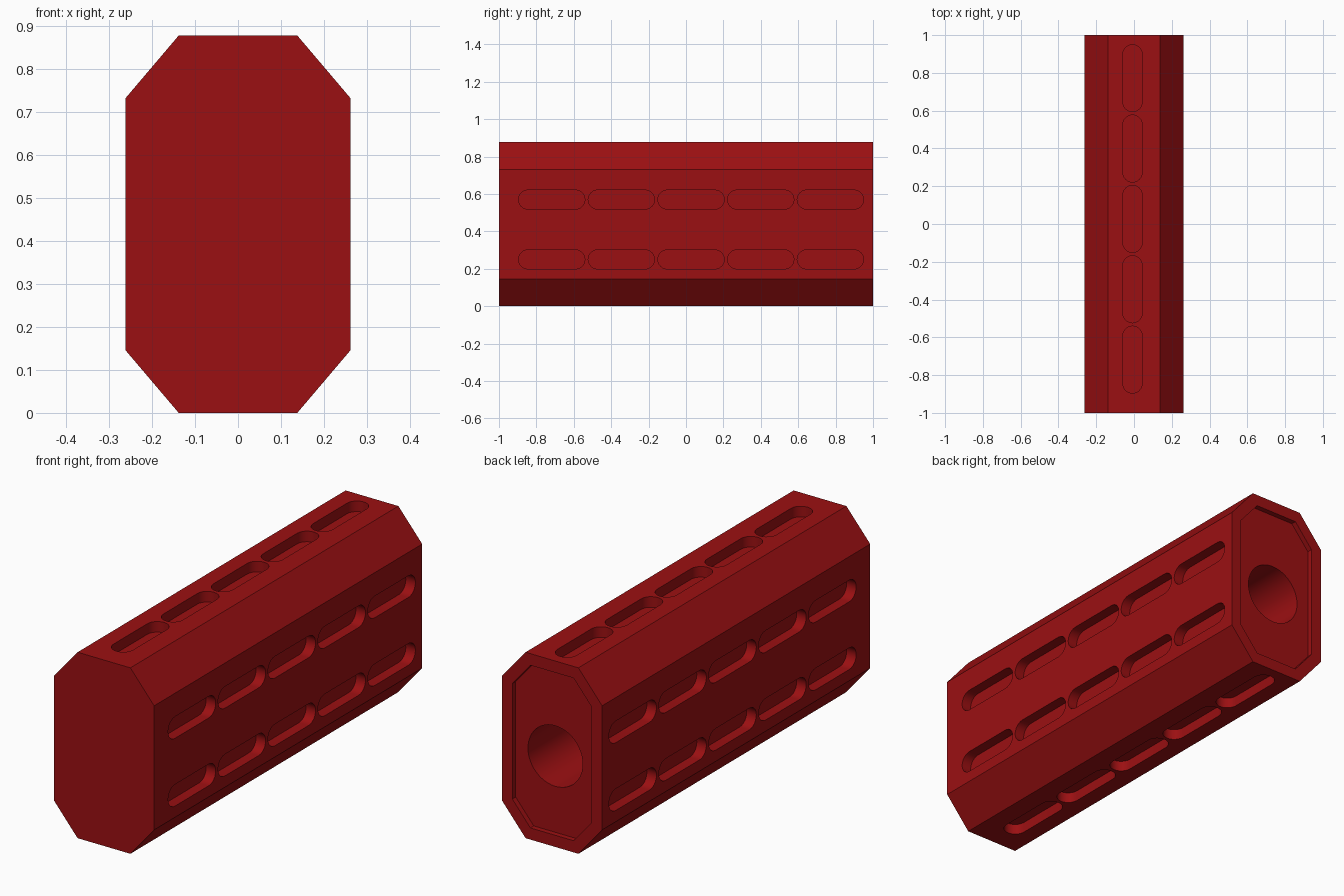
import bpy, bmesh, math
from mathutils import Matrix, Vector

if "Cube" in bpy.data.objects:
    bpy.data.objects.remove(bpy.data.objects["Cube"])

HALF_W, HEIGHT, HALF_L = 0.262, 0.878, 1.0
FLAT_W, FLAT_Z = 0.138, 0.293      # half extents of the flat sides
MID = HEIGHT / 2

red = bpy.data.materials.new("dark red")
red.use_nodes = True
colour = (0.33, 0.005, 0.006, 1)
red.diffuse_color = colour
red.node_tree.nodes["Principled BSDF"].inputs["Base Color"].default_value = colour


def add_prism(bm, outline, depth, matrix):
    """Extrude a flat outline along local z and place it."""
    verts = [bm.verts.new((x, y, 0)) for x, y in outline]
    face = bm.faces.new(verts)
    top = bmesh.ops.extrude_face_region(bm, geom=[face])["geom"]
    moved = [v for v in top if isinstance(v, bmesh.types.BMVert)]
    bmesh.ops.translate(bm, verts=moved, vec=(0, 0, depth))
    bmesh.ops.transform(bm, matrix=matrix, verts=verts + moved)


def make_object(name, bm):
    bmesh.ops.recalc_face_normals(bm, faces=bm.faces)
    mesh = bpy.data.meshes.new(name)
    bm.to_mesh(mesh)
    bm.free()
    mesh.materials.append(red)
    obj = bpy.data.objects.new(name, mesh)
    bpy.context.collection.objects.link(obj)
    return obj


def octagon(inset):
    """Long octagon, optionally moved inwards by an even border."""
    slope = math.atan2(MID - FLAT_Z, HALF_W - FLAT_W)
    w, h = HALF_W - inset, MID - inset
    fw = FLAT_W - inset * math.tan(slope / 2)
    fz = FLAT_Z - inset * math.tan((math.pi / 2 - slope) / 2)
    corner = [(w, fz), (fw, h)]
    quarter = corner + [(-x, z) for x, z in reversed(corner)]
    return quarter + [(-x, -z) for x, z in quarter]


def capsule(length, radius, steps=12):
    """Rounded slot outline, long in local x."""
    pts = []
    for side, start in ((1, -math.pi / 2), (-1, math.pi / 2)):
        for i in range(steps + 1):
            a = start + math.pi * i / steps
            pts.append((side * (length / 2 - radius) + radius * math.cos(a),
                        radius * math.sin(a)))
    return pts


def circle(radius, steps=48):
    return [(radius * math.cos(math.tau * i / steps),
             radius * math.sin(math.tau * i / steps)) for i in range(steps)]


def cross_section_frame(y, z):
    """Local x to x, local y to z, extrusion towards -y."""
    return Matrix.Translation((0, y, z)) @ Matrix.Rotation(math.pi / 2, 4, "X")


def cut(target, cutter):
    cutter.hide_render = True
    mod = target.modifiers.new("cut", "BOOLEAN")
    mod.operation = "DIFFERENCE"
    mod.solver = "EXACT"
    mod.object = cutter
    bpy.context.view_layer.objects.active = target
    bpy.ops.object.modifier_apply(modifier=mod.name)
    bpy.data.objects.remove(cutter)


# Main body
bm = bmesh.new()
add_prism(bm, octagon(0), 2 * HALF_L, cross_section_frame(HALF_L, MID))
body = make_object("slotted_body", bm)

# Shallow recess in the back end
bm = bmesh.new()
add_prism(bm, octagon(0.055), 0.125, cross_section_frame(HALF_L + 0.1, MID))
cut(body, make_object("recess_cutter", bm))

# Round bore in the recess
bm = bmesh.new()
add_prism(bm, circle(0.143), 0.445, cross_section_frame(HALF_L + 0.1, 0.415))
cut(body, make_object("bore_cutter", bm))

# Rows of slots: point on the wall and outward direction
SLOT_DEPTH, OVERSHOOT = 0.05, 0.05
rows = [(Vector((-0.008, 0, HEIGHT)), Vector((0, 0, 1))),
        (Vector((-0.008, 0, 0)), Vector((0, 0, -1)))]
for side in (-1, 1):
    for z in (0.25, 0.57):
        rows.append((Vector((side * HALF_W, 0, z)), Vector((side, 0, 0))))

bm = bmesh.new()
along = Vector((0, 1, 0))
for wall, out in rows:
    across = out.cross(along)
    turn = Matrix((along, across, out)).transposed().to_4x4()
    for i in range(5):
        spot = wall + along * (-0.718 + 0.3725 * i) - out * SLOT_DEPTH
        add_prism(bm, capsule(0.355, 0.051), SLOT_DEPTH + OVERSHOOT,
                  Matrix.Translation(spot) @ turn)
cut(body, make_object("slot_cutter", bm))

# Smooth the round walls, keep the edges crisp
bpy.ops.object.select_all(action="DESELECT")
body.select_set(True)
bpy.context.view_layer.objects.active = body
bpy.ops.object.shade_smooth_by_angle(angle=math.radians(30))
